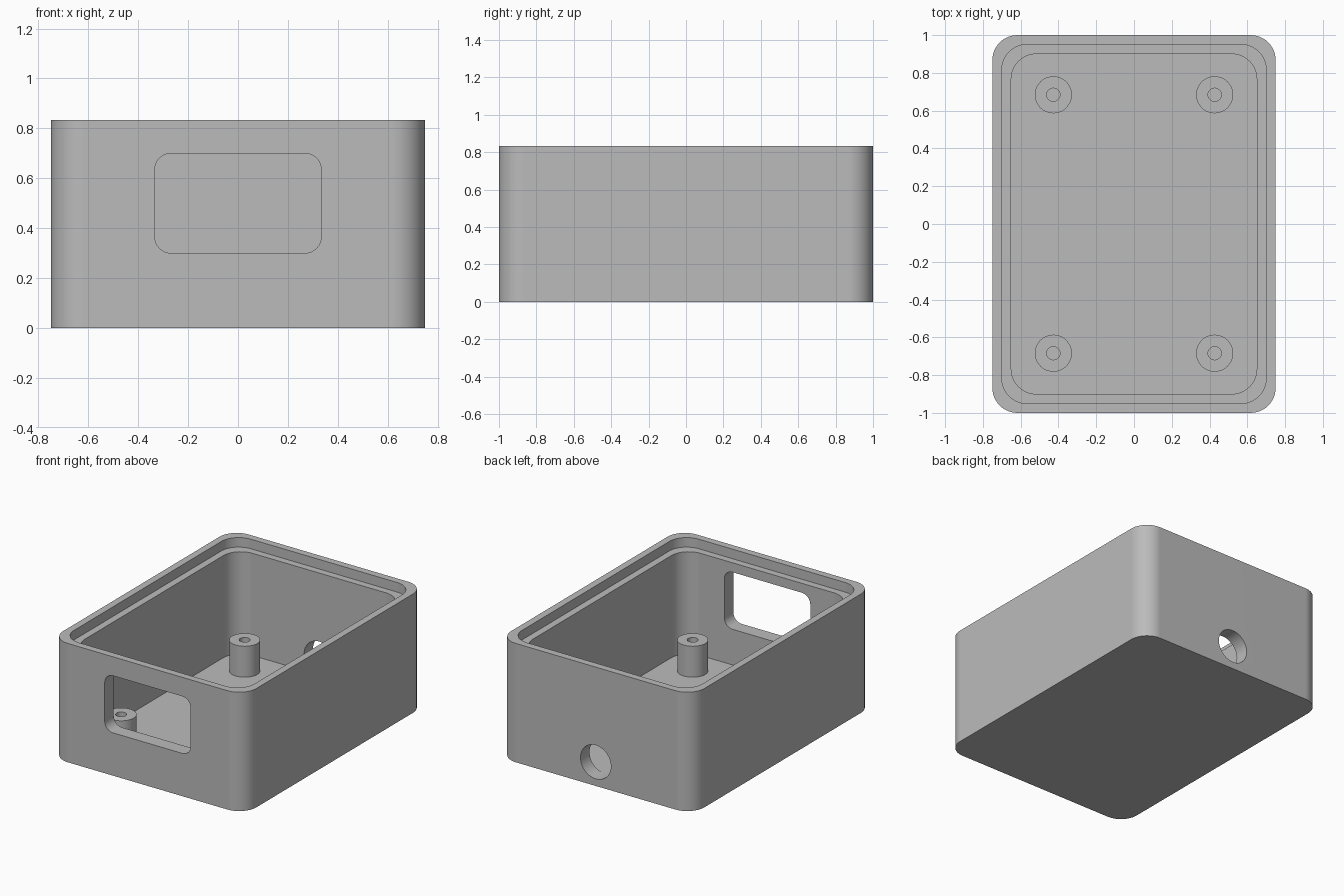
import bpy, bmesh, math
from mathutils import Matrix

old = bpy.data.objects.get("Cube")
if old:
    bpy.data.objects.remove(old, do_unlink=True)

# Plain grey plastic
grey = bpy.data.materials.new("grey plastic")
grey.use_nodes = True
GREY = (0.5, 0.5, 0.5, 1)
grey.diffuse_color = GREY
grey.node_tree.nodes["Principled BSDF"].inputs["Base Color"].default_value = GREY

WIDTH, LENGTH, HEIGHT = 1.5, 2.0, 0.833
CORNER, WALL, LIP, LIP_DEPTH, FLOOR = 0.133, 0.1, 0.05, 0.067, 0.05


def add_object(name, bm):
    bmesh.ops.recalc_face_normals(bm, faces=bm.faces)
    mesh = bpy.data.meshes.new(name)
    bm.to_mesh(mesh)
    bm.free()
    mesh.materials.append(grey)
    obj = bpy.data.objects.new(name, mesh)
    bpy.context.collection.objects.link(obj)
    return obj


def rounded_prism(name, w, l, r, z0, z1, steps=12, matrix=Matrix()):
    """Rounded rectangle in XY, extruded from z0 to z1."""
    bm = bmesh.new()
    verts = []
    for q, (sx, sy) in enumerate([(1, 1), (-1, 1), (-1, -1), (1, -1)]):
        for i in range(steps + 1):
            a = (q + i / steps) * math.pi / 2
            verts.append(bm.verts.new((sx * (w / 2 - r) + r * math.cos(a),
                                       sy * (l / 2 - r) + r * math.sin(a), z0)))
    face = bm.faces.new(verts)
    top = bmesh.ops.extrude_face_region(bm, geom=[face])["geom"]
    bmesh.ops.translate(bm, vec=(0, 0, z1 - z0),
                        verts=[v for v in top if isinstance(v, bmesh.types.BMVert)])
    bm.transform(matrix)
    return add_object(name, bm)


def cylinder(name, r, depth, matrix):
    bm = bmesh.new()
    bmesh.ops.create_cone(bm, cap_ends=True, segments=48, radius1=r, radius2=r,
                          depth=depth, matrix=matrix)
    return add_object(name, bm)


def finish(obj):
    """Smooth the rounded parts while keeping edges crisp and walls flat."""
    bpy.ops.object.select_all(action="DESELECT")
    obj.select_set(True)
    bpy.context.view_layer.objects.active = obj
    bpy.ops.object.shade_smooth_by_angle(angle=math.radians(30))
    mod = obj.modifiers.new("flat walls", "WEIGHTED_NORMAL")
    mod.keep_sharp = True


def carve(obj, cutters):
    for cutter in cutters:
        mod = obj.modifiers.new(cutter.name, "BOOLEAN")
        mod.operation = "DIFFERENCE"
        mod.solver = "EXACT"
        mod.object = cutter
    graph = bpy.context.evaluated_depsgraph_get()
    carved = bpy.data.meshes.new_from_object(obj.evaluated_get(graph))
    obj.modifiers.clear()
    obj.data = carved
    for cutter in cutters:
        bpy.data.objects.remove(cutter, do_unlink=True)


# Open box with a stepped rim, a front window and a rear cable hole
upright = Matrix.Rotation(math.pi / 2, 4, "X")
housing = rounded_prism("housing", WIDTH, LENGTH, CORNER, 0, HEIGHT)
carve(housing, [
    rounded_prism("cavity", WIDTH - 2 * WALL, LENGTH - 2 * WALL, CORNER, FLOOR, 1),
    rounded_prism("rim_step", WIDTH - 2 * LIP, LENGTH - 2 * LIP, CORNER,
                  HEIGHT - LIP_DEPTH, 1.1),
    rounded_prism("window", 0.667, 0.4, 0.065, -0.15, 0.15, 8,
                  Matrix.Translation((0, -0.95, 0.5)) @ upright),
    cylinder("cable_hole", 0.118, 0.3, Matrix.Translation((0, 0.95, 0.168)) @ upright),
])
finish(housing)

# Hollow screw posts standing on the floor
POST_TOP, POST_R, BORE_R, SEGMENTS = 0.267, 0.098, 0.035, 48
for sx, side in ((1, "left"), (-1, "right")):
    for sy, end in ((-1, "front"), (1, "back")):
        bm = bmesh.new()
        rings = []
        for r, z in ((POST_R, FLOOR), (POST_R, POST_TOP), (BORE_R, POST_TOP), (BORE_R, FLOOR)):
            rings.append([bm.verts.new((sx * 0.427 + r * math.cos(a), sy * 0.684 + r * math.sin(a), z))
                          for a in (math.tau * i / SEGMENTS for i in range(SEGMENTS))])
        for low, high in zip(rings, rings[1:]):
            for i in range(SEGMENTS):
                j = (i + 1) % SEGMENTS
                bm.faces.new((low[i], low[j], high[j], high[i]))
        post = add_object(f"{end}_{side}_screw_post", bm)
        # Open shell: make sure the top ring faces up
        top = max(post.data.polygons, key=lambda p: p.center.z)
        if top.normal.z < 0:
            post.data.flip_normals()
        finish(post)
